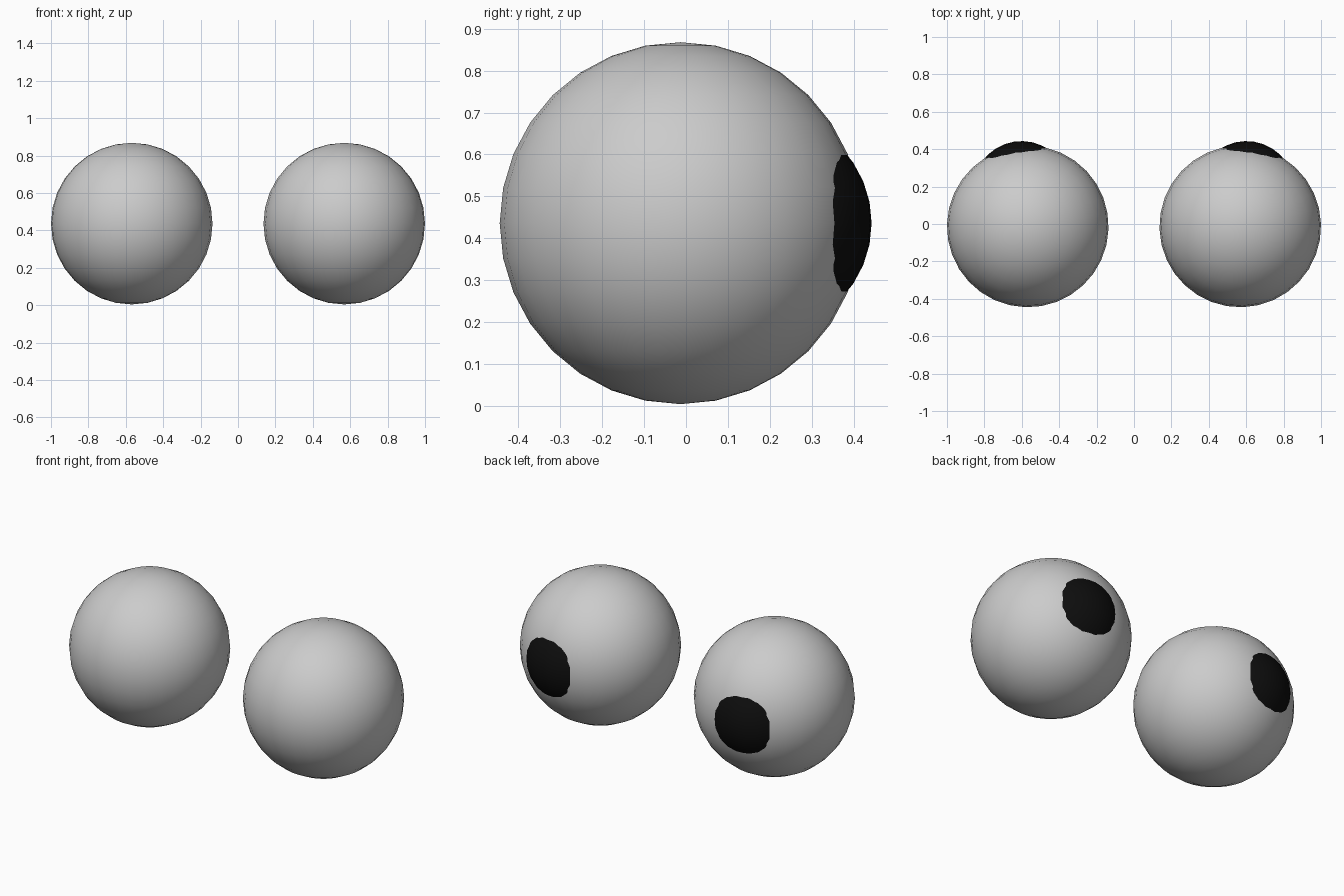
import bpy
from math import radians, sin, cos

if "Cube" in bpy.data.objects:
    bpy.data.objects.remove(bpy.data.objects["Cube"])

EYE_R, PUPIL_R, OFFSET = 0.432, 0.26, 0.199
CX, CY, CZ = 0.568, -0.013, 0.436
TURN = radians(9.5)   # each eye looks slightly outward

black = bpy.data.materials.new("black")
black.diffuse_color = (0.004, 0.004, 0.004, 1)
black.use_nodes = True
black.node_tree.nodes["Principled BSDF"].inputs["Base Color"].default_value = black.diffuse_color


def ball(name, radius, loc, turn):
    bpy.ops.mesh.primitive_uv_sphere_add(segments=32, ring_count=16, radius=radius,
                                         location=loc, rotation=(0, 0, turn))
    obj = bpy.context.object
    obj.name = name
    bpy.ops.object.shade_smooth()
    return obj


for side, s in (("left", -1), ("right", 1)):
    # Eyeball
    ball(side + "_eyeball", EYE_R, (s * CX, CY, CZ), -s * TURN)
    # Pupil: smaller sphere bulging out of the back
    pupil = ball(side + "_pupil", PUPIL_R,
                 (s * (CX + OFFSET * sin(TURN)), CY + OFFSET * cos(TURN), CZ), -s * TURN)
    pupil.data.materials.append(black)
